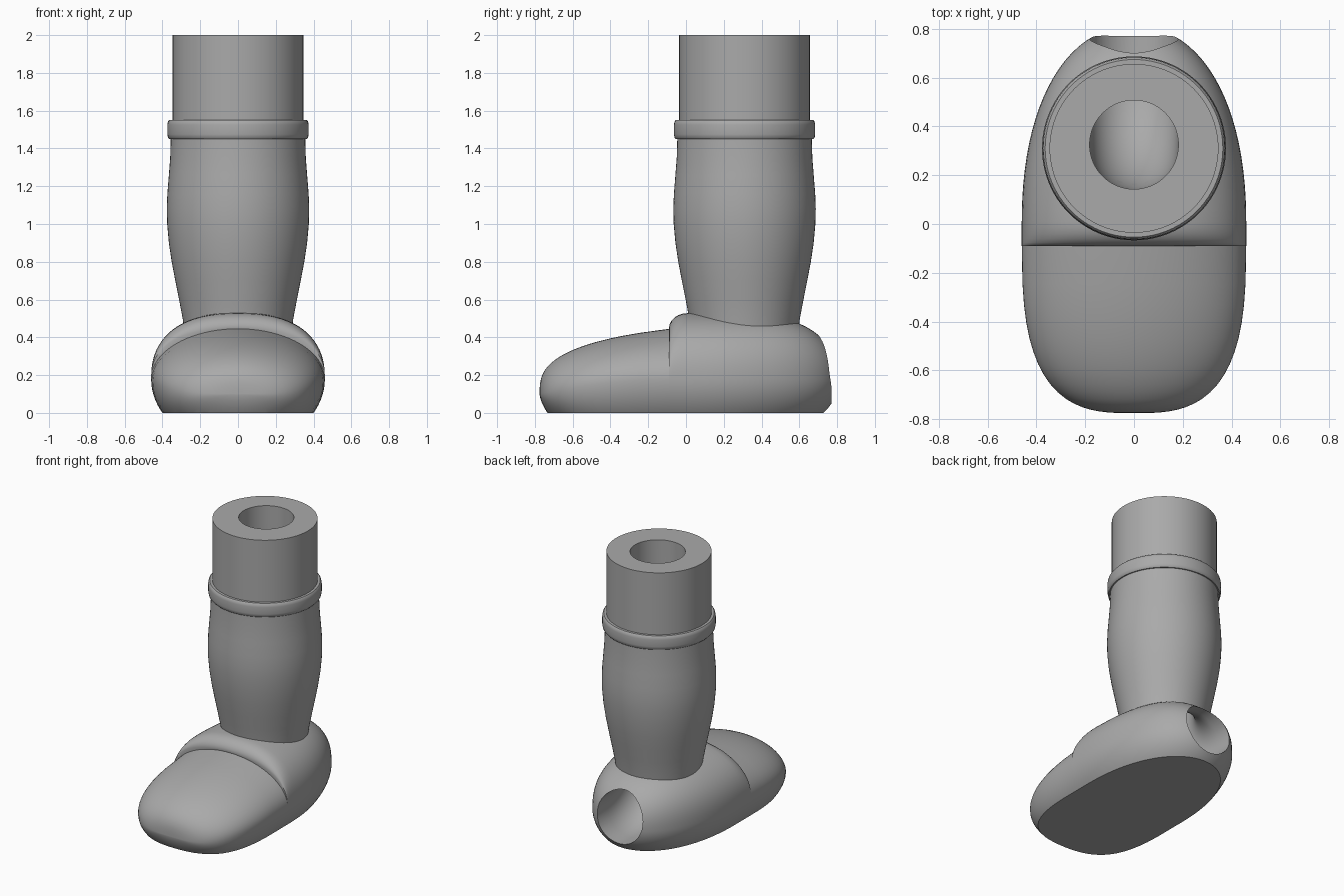
import bpy, bmesh
from math import sin, cos, pi, radians
from mathutils import Vector

if "Cube" in bpy.data.objects:
    bpy.data.objects.remove(bpy.data.objects["Cube"], do_unlink=True)

grey = bpy.data.materials.new("plain grey")
grey.use_nodes = True
grey.diffuse_color = (0.4, 0.4, 0.4, 1)
grey.node_tree.nodes["Principled BSDF"].inputs["Base Color"].default_value = grey.diffuse_color

LEG_Y = 0.31      # centre of the leg
HOLE_Y = 0.325    # centre of the bore


def loft(name, rings, cut_floor=False):
    """Skin a list of equal rings into a closed solid."""
    bm = bmesh.new()
    loops = [[bm.verts.new(p) for p in ring] for ring in rings]
    n = len(loops[0])
    for a, b in zip(loops, loops[1:]):
        for i in range(n):
            j = (i + 1) % n
            bm.faces.new((a[i], a[j], b[j], b[i]))
    bm.faces.new(loops[0])
    bm.faces.new(loops[-1])
    if cut_floor:
        geom = bm.verts[:] + bm.edges[:] + bm.faces[:]
        bmesh.ops.bisect_plane(bm, geom=geom, plane_co=(0, 0, 0),
                               plane_no=(0, 0, 1), clear_inner=True)
        bmesh.ops.holes_fill(bm, edges=[e for e in bm.edges if e.is_boundary])
    bmesh.ops.recalc_face_normals(bm, faces=bm.faces)
    mesh = bpy.data.meshes.new(name)
    bm.to_mesh(mesh)
    bm.free()
    mesh.materials.append(grey)
    obj = bpy.data.objects.new(name, mesh)
    bpy.context.collection.objects.link(obj)
    return obj


def circle(r, z, n=96):
    return [(r * cos(2 * pi * i / n), LEG_Y + r * sin(2 * pi * i / n), z) for i in range(n)]


def section(y, w, c, top, depth, power, n=80):
    """Foot cross-section: superellipse above height c, ellipse below."""
    ring = []
    for i in range(n):
        a = 2 * pi * i / n
        p = 2 / power if sin(a) > 0 else 1
        x = w * abs(cos(a)) ** p * (1 if cos(a) > 0 else -1)
        z = c + (top - c) * sin(a) ** p if sin(a) > 0 else c + depth * sin(a)
        ring.append((x, y, z))
    return ring


def toe_section(y):
    u = min(max((-0.05 - y) / 0.725, 0), 1)
    s = max(1 - u ** 3, 0) ** (1 / 3)
    c = 0.18 - 0.08 * u * u
    return section(y, 0.46 * s, c, max(0.1 + (0.35 - 0.09 * u) * s, c), 0.365 * s * s, 2)


def heel_section(y):
    u = max(y, 0) / 0.81
    s = (1 - u ** 2.2) ** (1 / 2.2)
    return section(y, 0.46 * s, 0.18, 0.18 + 0.35 * (1 - u ** 4) ** 0.5, 0.365 * s, 2.4)


# Foot: toe cap, a rounded step, then the ankle and heel
rings = [toe_section(-0.05 - 0.725 * sin(radians(a)) ** (2 / 3))
         for a in (89.7, 89, 88, 86, 83, 80, 76, 72, 67, 62, 56, 50, 44, 38, 32, 26, 20, 14, 8)]
rings.append(toe_section(-0.088))
for a in range(0, 91, 15):
    y = -0.09 + 0.1 * (1 - cos(radians(a)))
    top = 0.45 + 0.078 * sin(radians(a))
    rings.append(section(y, 0.46, 0.18, top, 0.365, 2.4))
rings += [heel_section(0.81 * sin(radians(a))) for a in range(4, 89, 4)]
rings.append(heel_section(0.81 * sin(radians(89.5))))
foot = loft("foot", rings, cut_floor=True)

# Leg: calf, raised band and sleeve, turned from one profile
profile = [(0.28, 0.4), (0.293, 0.5), (0.312, 0.6), (0.332, 0.7), (0.351, 0.8), (0.366, 0.9),
           (0.375, 1.0), (0.377, 1.08), (0.374, 1.16), (0.366, 1.26), (0.359, 1.35),
           (0.356, 1.45), (0.364, 1.45), (0.371, 1.458), (0.374, 1.475), (0.374, 1.525),
           (0.371, 1.542), (0.364, 1.55), (0.346, 1.55), (0.346, 2.0)]
leg = loft("leg", [circle(r, z) for r, z in profile])

# Bore: runs down the leg and bends out through the heel
bend, low = 0.32, 0.23
path = [(HOLE_Y, 2.2, 0)]
path += [(HOLE_Y + bend * (1 - cos(radians(a))), low + bend * (1 - sin(radians(a))), a)
         for a in range(0, 91, 6)]
path.append((1.1, low, 90))
tube = []
for y, z, a in path:
    side = Vector((0, cos(radians(a)), sin(radians(a))))
    tube.append([Vector((0, y, z)) + 0.182 * (Vector((cos(t), 0, 0)) + sin(t) * side)
                 for t in (2 * pi * i / 64 for i in range(64))])
cutter = loft("bore_cutter", tube)
cutter.hide_render = True

for obj in (foot, leg):
    mod = obj.modifiers.new("bore", "BOOLEAN")
    mod.operation = "DIFFERENCE"
    mod.solver = "EXACT"
    mod.object = cutter
    bpy.ops.object.select_all(action="DESELECT")
    obj.select_set(True)
    bpy.context.view_layer.objects.active = obj
    bpy.ops.object.modifier_apply(modifier=mod.name)
    bpy.ops.object.shade_smooth_by_angle(angle=radians(32))
bpy.data.objects.remove(cutter, do_unlink=True)
